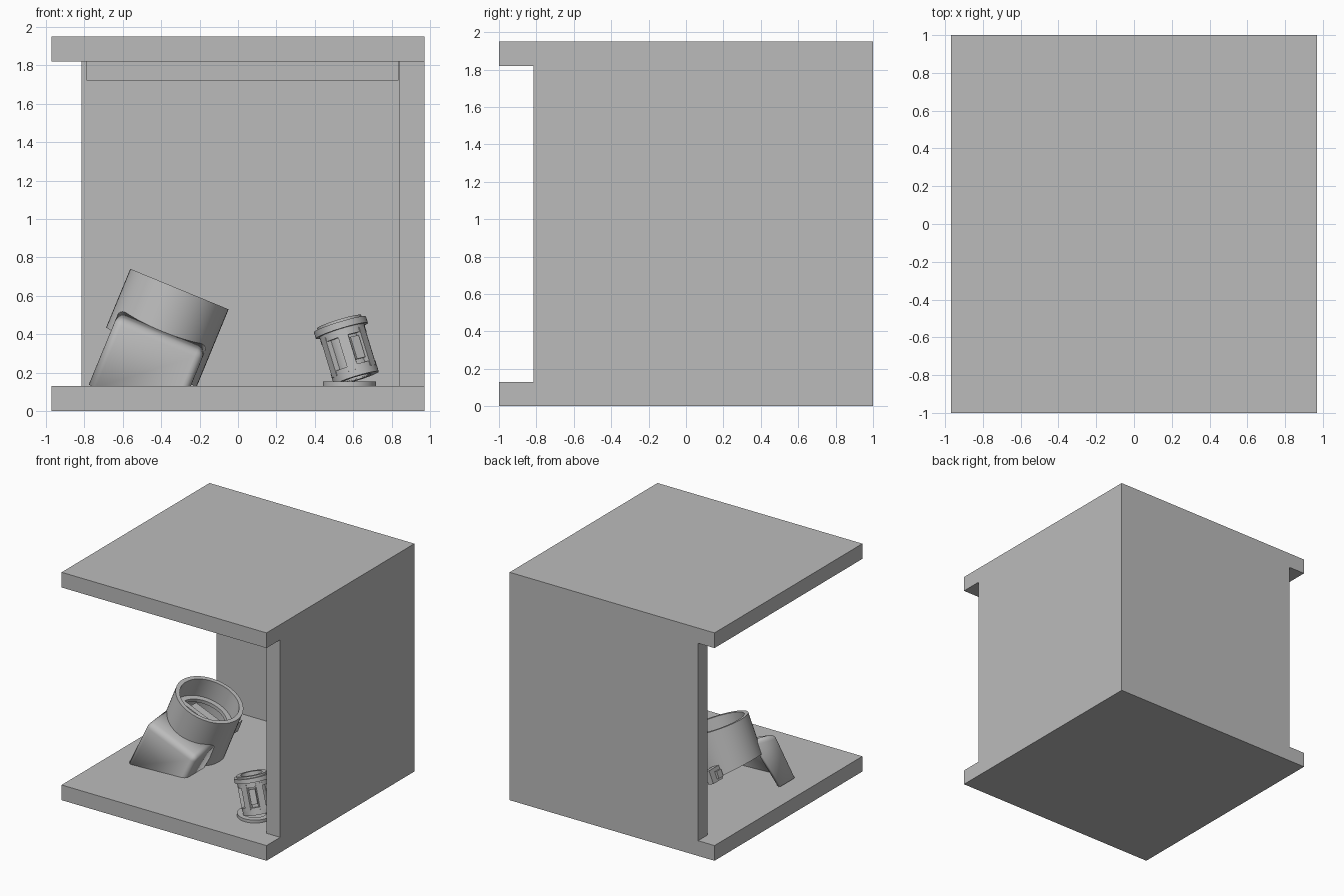
import bpy, bmesh, math
from mathutils import Matrix, Vector

if "Cube" in bpy.data.objects:
    bpy.data.objects.remove(bpy.data.objects["Cube"])

grey = bpy.data.materials.new("light_grey")
grey.use_nodes = True
grey.diffuse_color = (0.5, 0.5, 0.5, 1)
grey.node_tree.nodes["Principled BSDF"].inputs["Base Color"].default_value = grey.diffuse_color


def finish(name, bm, frame=Matrix(), smooth=False):
    bmesh.ops.recalc_face_normals(bm, faces=bm.faces)
    mesh = bpy.data.meshes.new(name)
    bm.to_mesh(mesh)
    bm.free()
    mesh.materials.append(grey)
    obj = bpy.data.objects.new(name, mesh)
    bpy.context.collection.objects.link(obj)
    obj.matrix_world = frame
    bpy.ops.object.select_all(action='DESELECT')
    bpy.context.view_layer.objects.active = obj
    obj.select_set(True)
    if smooth:
        bpy.ops.object.shade_smooth_by_angle(angle=math.radians(35))
    return obj


def box(name, low, high, frame=Matrix()):
    low, high = Vector(low), Vector(high)
    bm = bmesh.new()
    bmesh.ops.create_cube(bm, size=1)
    for v in bm.verts:
        v.co = (low + high) / 2 + v.co * (high - low)
    return finish(name, bm, frame)


def lathe(name, profile, frame, steps=48, cut=None):
    # closed (radius, height) profile spun around the local z axis
    bm = bmesh.new()
    verts = [bm.verts.new((r, 0, h)) for r, h in profile]
    edges = [bm.edges.new((verts[i - 1], verts[i])) for i in range(len(verts))]
    bmesh.ops.spin(bm, geom=verts + edges, axis=(0, 0, 1), cent=(0, 0, 0),
                   angle=math.tau, steps=steps, use_merge=True)
    bmesh.ops.remove_doubles(bm, verts=bm.verts, dist=0.0001)
    if cut:
        trim(bm, *cut)
    return finish(name, bm, frame, True)


def ring(name, inner, outer, low, high, frame, cut=None):
    return lathe(name, [(inner, low), (outer, low), (outer, high), (inner, high)], frame, cut=cut)


def trim(bm, point, normal):
    # remove what lies along the normal and cap the opening
    res = bmesh.ops.bisect_plane(bm, geom=bm.verts[:] + bm.edges[:] + bm.faces[:],
                                 plane_co=point, plane_no=normal, clear_outer=True)
    cut_edges = [e for e in res["geom_cut"] if isinstance(e, bmesh.types.BMEdge)]
    bmesh.ops.triangle_fill(bm, edges=cut_edges, use_beauty=True)


# Open cabinet
box("floor_slab", (-.97, -1, 0), (.97, 1, .13))
box("ceiling_slab", (-.97, -1, 1.82), (.97, 1, 1.95))
box("back_wall", (-.815, .87, .13), (.97, 1, 1.82))
box("side_wall", (.84, -.815, .13), (.97, .87, 1.82))
box("ceiling_strip", (-.79, .84, 1.72), (.835, .87, 1.82))

# Tilted pipe fitting: local z runs up the collar, local z = 0 is its rim
pipe = Matrix.Translation((-.305, .05, .635)) @ Matrix.Rotation(math.radians(22.4), 4, 'Y')
ring("pipe_collar", .243, .277, -.6, 0, pipe, cut=((0, 0, -.385), (-.2, 0, -1)))
ring("collar_inner_ledge", .2, .25, -.2, -.17, pipe)
box("collar_cross_bar", (-.235, -.02, -.26), (.235, .02, -.17), pipe)
box("collar_flap", (-.16, .05, -.24), (.16, .15, -.22), pipe)

# Rear clip of the fitting
box("clip_bar", (-.14, .26, -.36), (.16, .32, -.3), pipe)
for u in (-.12, .11):
    box("clip_lug", (u, .25, -.38), (u + .05, .38, -.27), pipe)

# Hood: a scoop open at the back and bottom
side = [(-.13, -.21), (-.37, -.255), (-.435, -.64), (-.22, -.64), (-.13, -.36)]
bm = bmesh.new()
ends = [[bm.verts.new((u, v, a)) for v, a in side] for u in (-.247, .247)]
for end in ends:
    bm.faces.new(end)
for i in range(2):
    bm.faces.new((ends[0][i], ends[0][i + 1], ends[1][i + 1], ends[1][i]))
bmesh.ops.recalc_face_normals(bm, faces=bm.faces)
rounded = [e for e in bm.edges if len(e.link_faces) == 2]
bmesh.ops.bevel(bm, geom=rounded, offset=.04, segments=5, profile=.5, affect='EDGES')
hood = finish("hood", bm, pipe, True)
shell = hood.modifiers.new("shell", 'SOLIDIFY')
shell.thickness = .025
shell.offset = -1
bpy.ops.object.modifier_apply(modifier="shell")

# Keep the hood end inside the floor slab
bm = bmesh.new()
bm.from_mesh(hood.data)
local = pipe.inverted()
trim(bm, local @ Vector((0, 0, .08)), local.to_3x3() @ Vector((0, 0, -1)))
bm.to_mesh(hood.data)
bm.free()

# Small slotted cartridge, leaning to the side and slightly back
axis = Vector((-.29, .1, .95)).normalized()
cart = Matrix.Translation((.615, -.6, .175)) @ axis.to_track_quat('Z', 'Y').to_matrix().to_4x4()
ring("cartridge_core", .075, .098, .0, .27, cart)
ring("cartridge_lower_ring", .08, .122, -.005, .055, cart)
ring("cartridge_upper_ring", .08, .122, .215, .265, cart)
ring("cartridge_flange", .085, .142, .255, .29, cart)
ring("cartridge_rim", .085, .12, .29, .305, cart)
for i in range(6):
    turn = cart @ Matrix.Rotation(math.tau * i / 6 + .3, 4, 'Z')
    box("cartridge_post", (.085, -.027, .03), (.122, .027, .24), turn)
for i in range(3):
    turn = cart @ Matrix.Rotation(math.tau * i / 3 + .82, 4, 'Z')
    box("cartridge_tab", (.09, -.025, .08), (.115, .025, .2), turn)
box("flange_tab", (-.035, -.03, .245), (.035, .03, .285),
    cart @ Matrix.Rotation(math.radians(190), 4, 'Z') @ Matrix.Translation((.135, 0, 0)))

# Ring lying on the floor under the cartridge
ring("floor_ring", .09, .138, .13, .155, Matrix.Translation((.58, -.6, 0)))
